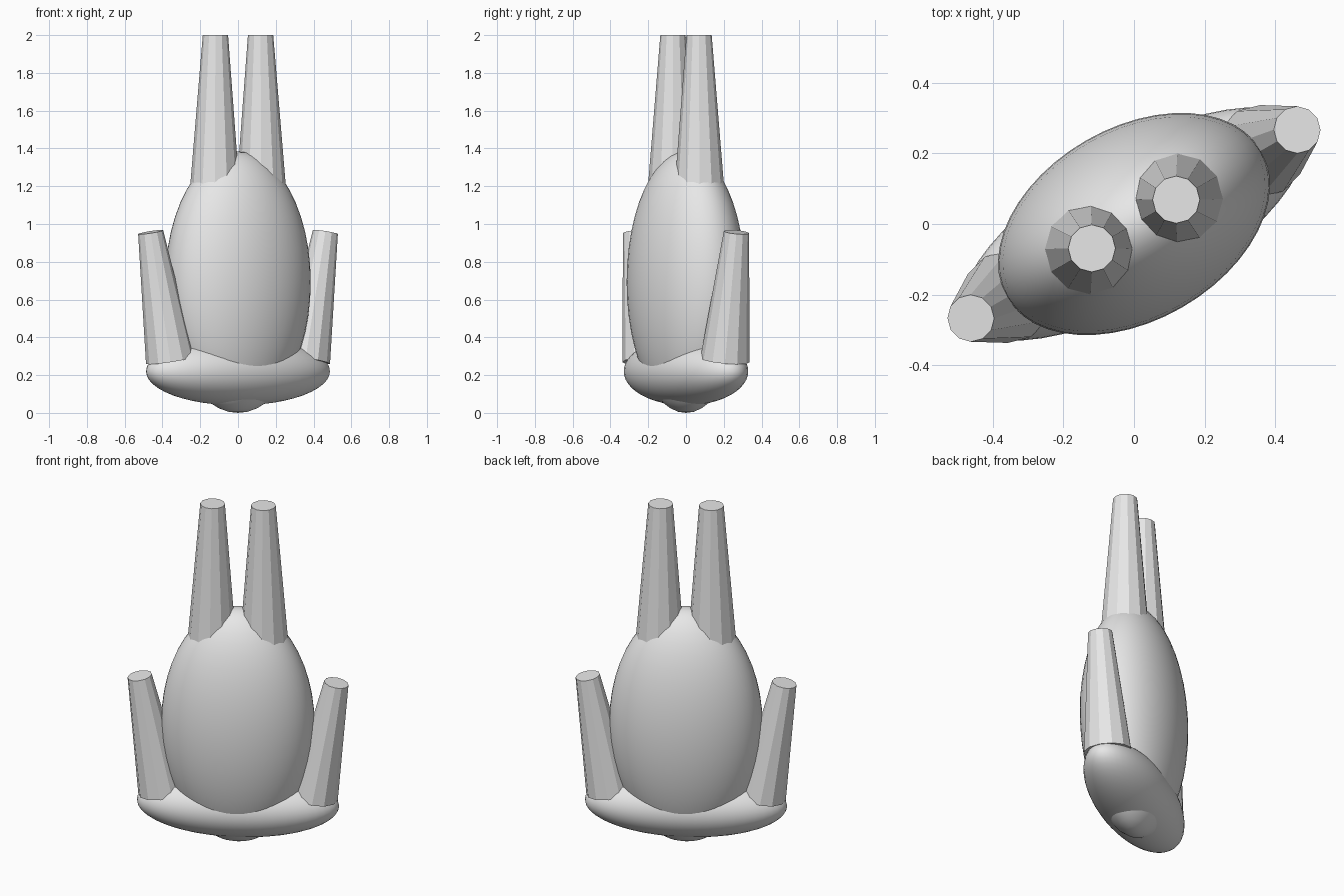
import bpy
import bmesh
from math import radians, atan2
from mathutils import Matrix, Vector

cube = bpy.data.objects.get("Cube")
if cube:
    bpy.data.objects.remove(cube, do_unlink=True)

# Single plain grey
GREY = (0.8, 0.8, 0.8, 1.0)
grey = bpy.data.materials.new("plain grey")
grey.use_nodes = True
grey.diffuse_color = GREY
grey.node_tree.nodes["Principled BSDF"].inputs["Base Color"].default_value = GREY

# The whole figure is turned about the vertical axis
TURN = radians(30)


def add_object(name, bm, smooth):
    mesh = bpy.data.meshes.new(name)
    bm.to_mesh(mesh)
    bm.free()
    for face in mesh.polygons:
        face.use_smooth = smooth
    mesh.materials.append(grey)
    obj = bpy.data.objects.new(name, mesh)
    bpy.context.collection.objects.link(obj)
    return obj


def ellipsoid(name, radii, height):
    bm = bmesh.new()
    place = (Matrix.Rotation(TURN, 4, 'Z')
             @ Matrix.Translation((0, 0, height))
             @ Matrix.Diagonal((*radii, 1)))
    bmesh.ops.create_uvsphere(bm, u_segments=48, v_segments=24, radius=1, matrix=place)
    return add_object(name, bm, True)


def limb(name, base, tip, base_radius, tip_radius, turn):
    """Twelve-sided tapered limb between two (outward, up) points."""
    start, end = Vector((base[0], 0, base[1])), Vector((tip[0], 0, tip[1]))
    axis = end - start
    place = (Matrix.Rotation(turn, 4, 'Z')
             @ Matrix.Translation((start + end) / 2)
             @ Matrix.Rotation(atan2(axis.x, axis.z), 4, 'Y'))
    bm = bmesh.new()
    bmesh.ops.create_cone(bm, cap_ends=True, segments=12, radius1=base_radius,
                          radius2=tip_radius, depth=axis.length, matrix=place)
    return add_object(name, bm, False)


# Torso and the shoulder mass crossing its lower end
ellipsoid("torso", (0.416, 0.273, 0.692), 0.692)
ellipsoid("shoulders", (0.549, 0.212, 0.18), 0.22)

# Paired limbs, half a turn apart
for side, turn in (("left", TURN), ("right", TURN + radians(180))):
    limb(side + "_leg", (0.142, 1.205), (0.138, 2.0), 0.13, 0.067, turn)
    limb(side + "_arm", (0.413, 0.28), (0.534, 0.957), 0.131, 0.067, turn)
